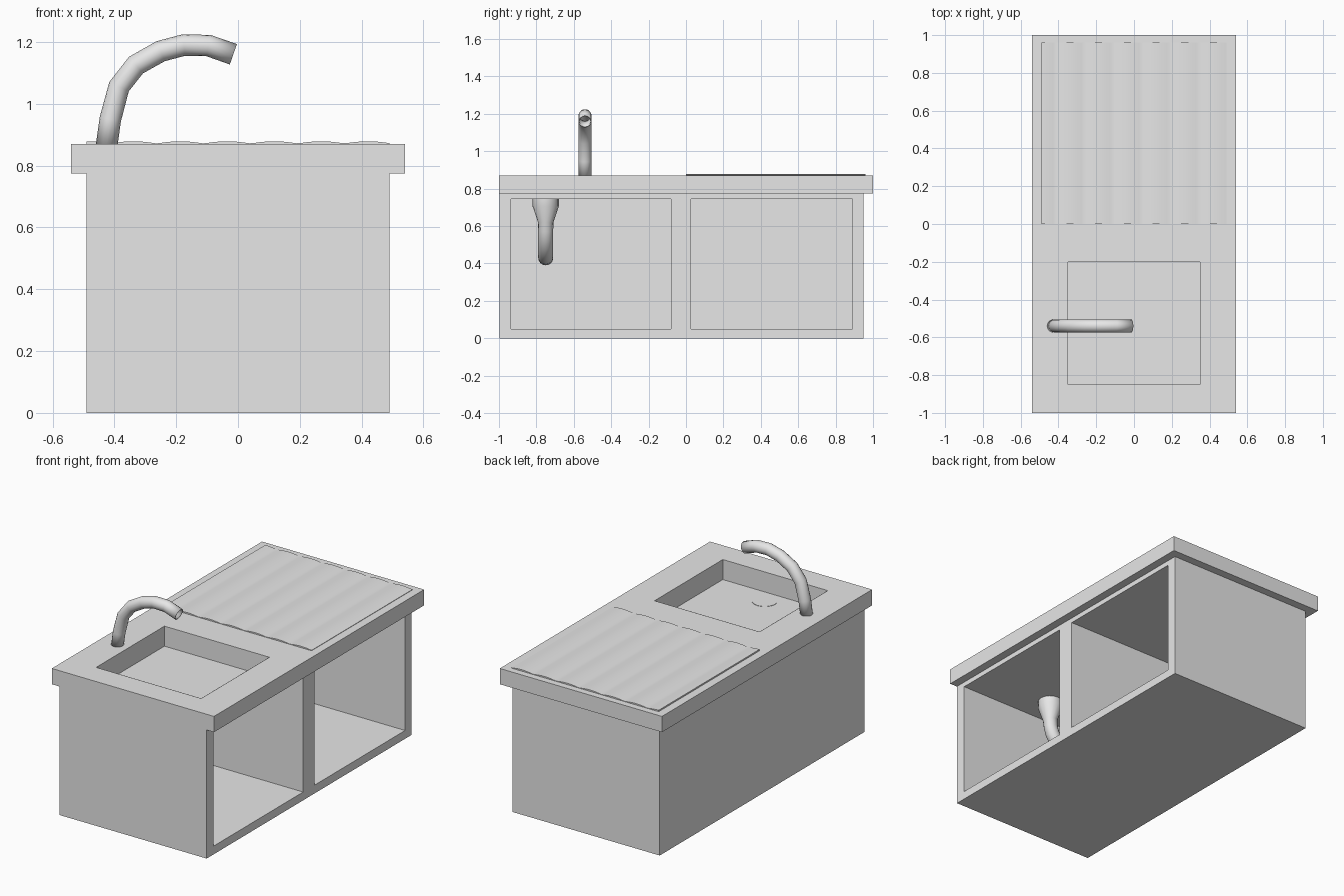
import bpy, bmesh, math
from mathutils import Vector

cube = bpy.data.objects.get("Cube")
if cube:
    bpy.data.objects.remove(cube, do_unlink=True)

grey = bpy.data.materials.new("light grey")
grey.use_nodes = True
grey.diffuse_color = (0.8, 0.8, 0.8, 1)
grey.node_tree.nodes["Principled BSDF"].inputs["Base Color"].default_value = (0.8, 0.8, 0.8, 1)


def finish(name, bm, smooth=False):
    mesh = bpy.data.meshes.new(name)
    bm.to_mesh(mesh)
    bm.free()
    mesh.materials.append(grey)
    ob = bpy.data.objects.new(name, mesh)
    bpy.context.collection.objects.link(ob)
    if smooth:
        activate(ob)
        bpy.ops.object.shade_smooth_by_angle(angle=math.radians(40))
    return ob


def activate(ob):
    bpy.ops.object.select_all(action='DESELECT')
    ob.select_set(True)
    bpy.context.view_layer.objects.active = ob


def box(name, lo, hi, open_top=False):
    bm = bmesh.new()
    bmesh.ops.create_cube(bm, size=1)
    for v in bm.verts:
        v.co = [lo[i] if v.co[i] < 0 else hi[i] for i in range(3)]
    if open_top:  # inward-facing liner
        bm.normal_update()
        bmesh.ops.delete(bm, geom=[f for f in bm.faces if f.normal.z > 0.5], context='FACES')
        bmesh.ops.reverse_faces(bm, faces=bm.faces[:])
    return finish(name, bm)


def cut(target, lo, hi):
    cutter = box("cutter", lo, hi)
    cutter.hide_render = True
    mod = target.modifiers.new("cut", 'BOOLEAN')
    mod.operation, mod.solver, mod.object = 'DIFFERENCE', 'EXACT', cutter
    activate(target)
    bpy.ops.object.modifier_apply(modifier=mod.name)
    bpy.data.objects.remove(cutter, do_unlink=True)


def tube(name, y, path, sides=16, cap=True):
    """Sweep a circle along (x, z, radius) points in a plane of constant y."""
    bm = bmesh.new()
    pts = [Vector((x, y, z)) for x, z, r in path]
    rings = []
    for i, p in enumerate(pts):
        along = (pts[min(i + 1, len(pts) - 1)] - pts[max(i - 1, 0)]).normalized()
        side = Vector((0, 1, 0))
        across = along.cross(side)
        r = path[i][2]
        angles = [math.tau * k / sides for k in range(sides)]
        rings.append([bm.verts.new(p + r * (math.cos(a) * side + math.sin(a) * across)) for a in angles])
    for a, b in zip(rings, rings[1:]):
        for k in range(sides):
            n = (k + 1) % sides
            bm.faces.new((a[k], a[n], b[n], b[k]))
    if cap:
        bm.faces.new(rings[0])
        bm.faces.new(rings[-1])
    bmesh.ops.recalc_face_normals(bm, faces=bm.faces[:])
    return finish(name, bm, smooth=True)


# Cabinet with two compartments open on the left side
cabinet = box("cabinet", (-0.49, -0.998, 0), (0.49, 0.95, 0.775))
for y0, y1 in ((-0.935, -0.08), (0.027, 0.89)):
    cut(cabinet, (-0.44, y0, 0.05), (0.6, y1, 0.745))
cut(cabinet, (-0.36, -0.86, 0.748), (0.36, -0.19, 0.9))

# Worktop with a hole for the basin
worktop = box("worktop", (-0.54, -1, 0.775), (0.54, 1, 0.87))
cut(worktop, (-0.35, -0.85, 0.7), (0.35, -0.2, 0.95))
box("basin", (-0.349, -0.849, 0.75), (0.349, -0.201, 0.87), open_top=True)

# Rippled draining board
bm = bmesh.new()
steps, half = 78, 0.49
rows = []
for i in range(steps + 1):
    x = -half + 2 * half * i / steps
    z = 0.8715 + 0.007 * abs(math.cos(math.pi * (x + 0.035) / 0.152))
    rows.append([bm.verts.new(c) for c in ((x, 0, 0.869), (x, 0, z), (x, 0.96, z), (x, 0.96, 0.869))])
for a, b in zip(rows, rows[1:]):
    for k in range(4):
        n = (k + 1) % 4
        bm.faces.new((a[k], a[n], b[n], b[k]))
bm.faces.new(rows[0])
bm.faces.new(rows[-1])
bmesh.ops.recalc_face_normals(bm, faces=bm.faces[:])
finish("draining_board", bm, smooth=True)

# Curved tap with an open spout
spine = [(-0.425, 0.865), (-0.413, 0.95), (-0.385, 1.055), (-0.33, 1.125),
         (-0.25, 1.17), (-0.175, 1.19), (-0.095, 1.188), (-0.015, 1.16)]
tap = tube("tap", -0.54, [(x, z, 0.035) for x, z in spine], cap=False)
wall = tap.modifiers.new("wall", 'SOLIDIFY')
wall.thickness = 0.006
wall.offset = -1

# Drain funnel and waste pipe curving to the back wall
drain = [(0, 0.752, 0.07), (0, 0.705, 0.07), (0, 0.62, 0.041)]
for k in range(1, 8):
    a = math.pi / 2 * k / 7
    drain.append((-0.19 * (1 - math.cos(a)), 0.62 - 0.19 * math.sin(a), 0.04))
drain.append((-0.445, 0.43, 0.04))
tube("waste_pipe", -0.75, drain)
